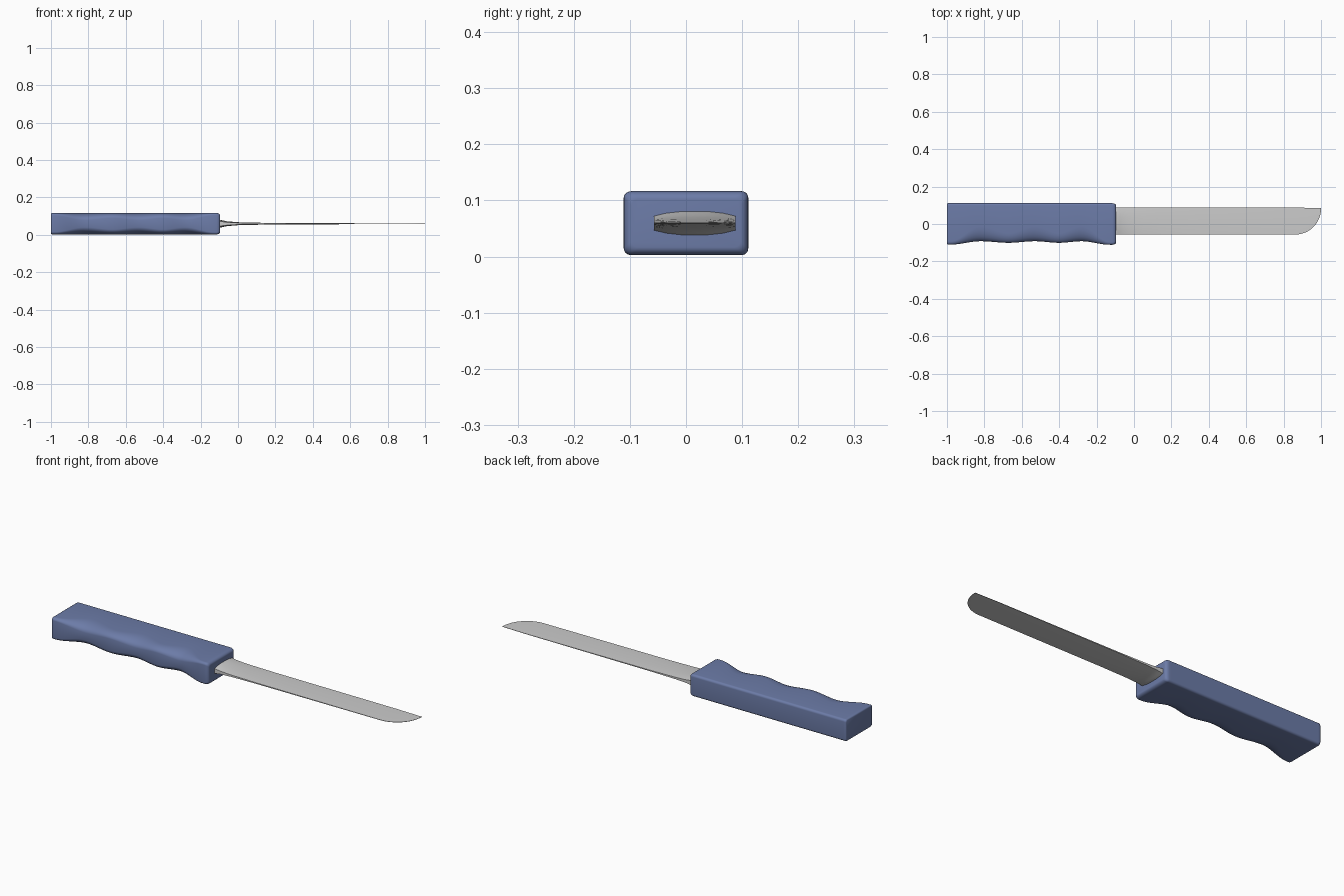
import bpy, bmesh, math

if "Cube" in bpy.data.objects:
    bpy.data.objects.remove(bpy.data.objects["Cube"])


def loft(name, rings, angle):
    """Skin a list of equal-length closed rings and cap both ends."""
    bm = bmesh.new()
    vs = [[bm.verts.new(p) for p in r] for r in rings]
    n = len(rings[0])
    for a, b in zip(vs, vs[1:]):
        for i in range(n):
            j = (i + 1) % n
            bm.faces.new((a[i], a[j], b[j], b[i]))
    bm.faces.new(vs[0])
    bm.faces.new(vs[-1])
    bmesh.ops.recalc_face_normals(bm, faces=bm.faces)
    me = bpy.data.meshes.new(name)
    bm.to_mesh(me)
    bm.free()
    ob = bpy.data.objects.new(name, me)
    bpy.context.collection.objects.link(ob)
    bpy.ops.object.select_all(action='DESELECT')
    bpy.context.view_layer.objects.active = ob
    ob.select_set(True)
    bpy.ops.object.shade_smooth_by_angle(angle=math.radians(angle))
    return ob


def smooth_lerp(keys, x, smooth=True):
    """Interpolate (x, value) keys, easing between them."""
    if x <= keys[0][0]:
        return keys[0][1]
    for (x0, v0), (x1, v1) in zip(keys, keys[1:]):
        if x <= x1:
            t = (x - x0) / (x1 - x0)
            if smooth:
                t = t * t * (3 - 2 * t)
            return v0 + (v1 - v0) * t
    return keys[-1][1]


MID = 0.0595

# Handle: rounded box with three finger grooves along the -y side
GROOVE = [(-0.98, 0.05), (-0.82, 1), (-0.67, 0.55), (-0.53, 1),
          (-0.40, 0.55), (-0.28, 1), (-0.13, 0)]


def handle_ring(x, inset):
    g = smooth_lerp(GROOVE, x)
    y0, y1 = -0.111 + 0.019 * g + inset, 0.111 - inset
    h = 0.057 - inset
    front = (0.014 + 0.065 * g, 0.012 + 0.026 * g)
    back = (0.012, 0.012)
    ring = []
    for cy, sz, (ry, rz), start in ((y1, 1, back, 0), (y0, 1, front, 90),
                                    (y0, -1, front, 180), (y1, -1, back, 270)):
        for k in range(7):
            a = math.radians(start + 15 * k)
            oy = cy - ry if cy > 0 else cy + ry
            ring.append((x, oy + ry * math.cos(a),
                         MID + sz * (h - rz) + rz * math.sin(a)))
    return ring


stations = [(-1.0, 0.005), (-0.998, 0.002), (-0.994, 0)]
stations += [(-0.985 + 0.86 * i / 60, 0) for i in range(61)]
stations += [(-0.095 - 0.02 * (1 - math.sin(a)), 0.014 * (1 - math.cos(a)))
             for a in (math.radians(15 * k) for k in range(7))]
handle = loft("handle", [handle_ring(x, i) for x, i in stations], 40)
mat = bpy.data.materials.new("handle_blue")
mat.diffuse_color = (0.15, 0.20, 0.39, 1)
mat.use_nodes = True
mat.node_tree.nodes["Principled BSDF"].inputs["Base Color"].default_value = mat.diffuse_color
handle.data.materials.append(mat)

# Blade: straight spine, curved tip, thickness flaring into the handle
THICK = [(-0.12, 0.023), (-0.095, 0.021), (-0.06, 0.013), (0.0, 0.008),
         (0.15, 0.0045), (0.5, 0.003), (1.0, 0.001)]
SPINE, EDGE, TIP = 0.088, -0.057, 0.86
ACROSS = [(0, 0.6), (0.15, 0.85), (0.35, 1), (0.65, 1), (0.85, 0.85), (1, 0.6)]


def blade_ring(x):
    t = smooth_lerp(THICK, x, False)
    u = max(0, (x - TIP) / (1 - TIP))
    low = SPINE - 0.006 - (SPINE - 0.006 - EDGE) * math.sqrt(max(0, 1 - u * u))
    top = SPINE - 0.003 * u
    upper = [(x, low + (top - low) * f, MID + t * s) for f, s in ACROSS]
    lower = [(p[0], p[1], 2 * MID - p[2]) for p in reversed(upper)]
    return upper + lower


xs = [-0.12, -0.095, -0.08, -0.06, -0.03, 0, 0.05, 0.15, 0.3, 0.5, 0.7]
xs += [TIP + (1 - TIP) * math.sin(math.radians(7.5 * k)) for k in range(13)]
loft("blade", [blade_ring(x) for x in xs], 30)
